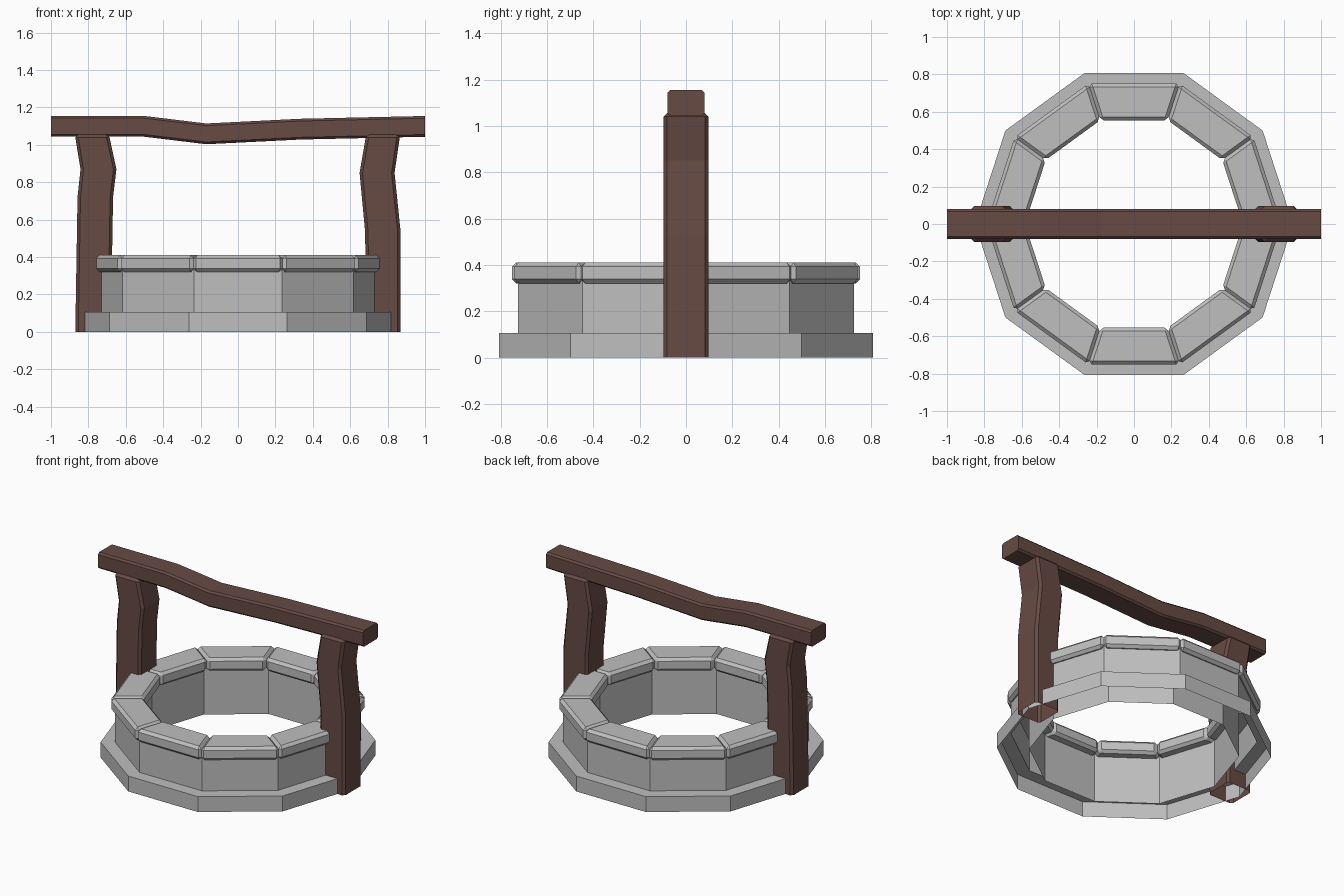
import bpy, bmesh
from math import cos, sin, pi

SIDES = 10

if "Cube" in bpy.data.objects:
    bpy.data.objects.remove(bpy.data.objects["Cube"], do_unlink=True)


def make_material(name, rgb):
    mat = bpy.data.materials.new(name)
    mat.use_nodes = True
    mat.diffuse_color = (*rgb, 1)
    bsdf = mat.node_tree.nodes["Principled BSDF"]
    bsdf.inputs["Base Color"].default_value = (*rgb, 1)
    bsdf.inputs["Roughness"].default_value = 0.9
    return mat


STONE = make_material("grey stone", (0.52, 0.52, 0.52))
WOOD = make_material("dark brown wood", (0.135, 0.069, 0.057))


def finish(name, bm, mat):
    bmesh.ops.recalc_face_normals(bm, faces=bm.faces)
    mesh = bpy.data.meshes.new(name)
    bm.to_mesh(mesh)
    bm.free()
    mesh.materials.append(mat)
    obj = bpy.data.objects.new(name, mesh)
    bpy.context.collection.objects.link(obj)
    return obj


def loft(name, rings, mat, cap_start=False, cap_end=False):
    """Join equal rings of points with quads."""
    bm = bmesh.new()
    loops = [[bm.verts.new(p) for p in ring] for ring in rings]
    for a, b in zip(loops, loops[1:]):
        for i in range(len(a)):
            j = (i + 1) % len(a)
            bm.faces.new((a[i], a[j], b[j], b[i]))
    if cap_start:
        bm.faces.new(loops[0])
    if cap_end:
        bm.faces.new(loops[-1])
    return finish(name, bm, mat)


def chamfered(u0, u1, v0, v1, c):
    """Rectangle with cut corners."""
    return [(u0 + c, v0), (u1 - c, v0), (u1, v0 + c), (u1, v1 - c),
            (u1 - c, v1), (u0 + c, v1), (u0, v1 - c), (u0, v0 + c)]


def corner(radius, k, z):
    a = 2 * pi * k / SIDES
    return (radius * cos(a), radius * sin(a), z)


# Hollow stone wall with a stepped foot, open underneath
wall_profile = [(0.65, 0), (0.65, 0.36), (0.762, 0.36),
                (0.762, 0.105), (0.85, 0.105), (0.85, 0)]
loft("well_wall",
     [[corner(r, k, z) for k in range(SIDES)] for r, z in wall_profile], STONE)

# Bevelled rim stones
for k in range(SIDES):
    bm = bmesh.new()
    for z in (0.32, 0.41):
        for r in (0.583, 0.789):
            for step in (k, k + 1):
                bm.verts.new(corner(r, step, z))
    bmesh.ops.convex_hull(bm, input=bm.verts)
    bmesh.ops.dissolve_limit(bm, angle_limit=0.02, verts=bm.verts, edges=bm.edges)
    bmesh.ops.bevel(bm, geom=bm.edges[:], offset=0.018, segments=1,
                    affect='EDGES', profile=0.5)
    finish(f"rim_stone_{k + 1}", bm, STONE)


# Crooked posts: height, inner-left x, outer-right x
def post(name, sections):
    rings = [[(x, y, z) for x, y in chamfered(x0, x1, -0.097, 0.097, 0.016)]
             for z, x0, x1 in sections]
    z, x0, x1 = sections[-1]
    rings.append([(x, y, z + 0.016) for x, y in
                  chamfered(x0 + 0.016, x1 - 0.016, -0.081, 0.081, 0.008)])
    loft(name, rings, WOOD, cap_end=True)


post("right_post", [(0, -0.87, -0.68), (0.72, -0.858, -0.668),
                    (0.87, -0.842, -0.65), (1.04, -0.87, -0.687)])
post("left_post", [(0, 0.683, 0.87), (0.53, 0.68, 0.87),
                   (0.85, 0.65, 0.837), (1.04, 0.683, 0.865)])

# Sagging crossbeam
beam_path = [(-1, 1.043), (-0.5, 1.043), (-0.17, 1.003), (0.33, 1.028), (1, 1.043)]
loft("crossbeam",
     [[(x, y, z) for y, z in chamfered(-0.08, 0.08, base, base + 0.111, 0.012)]
      for x, base in beam_path], WOOD, cap_start=True, cap_end=True)
